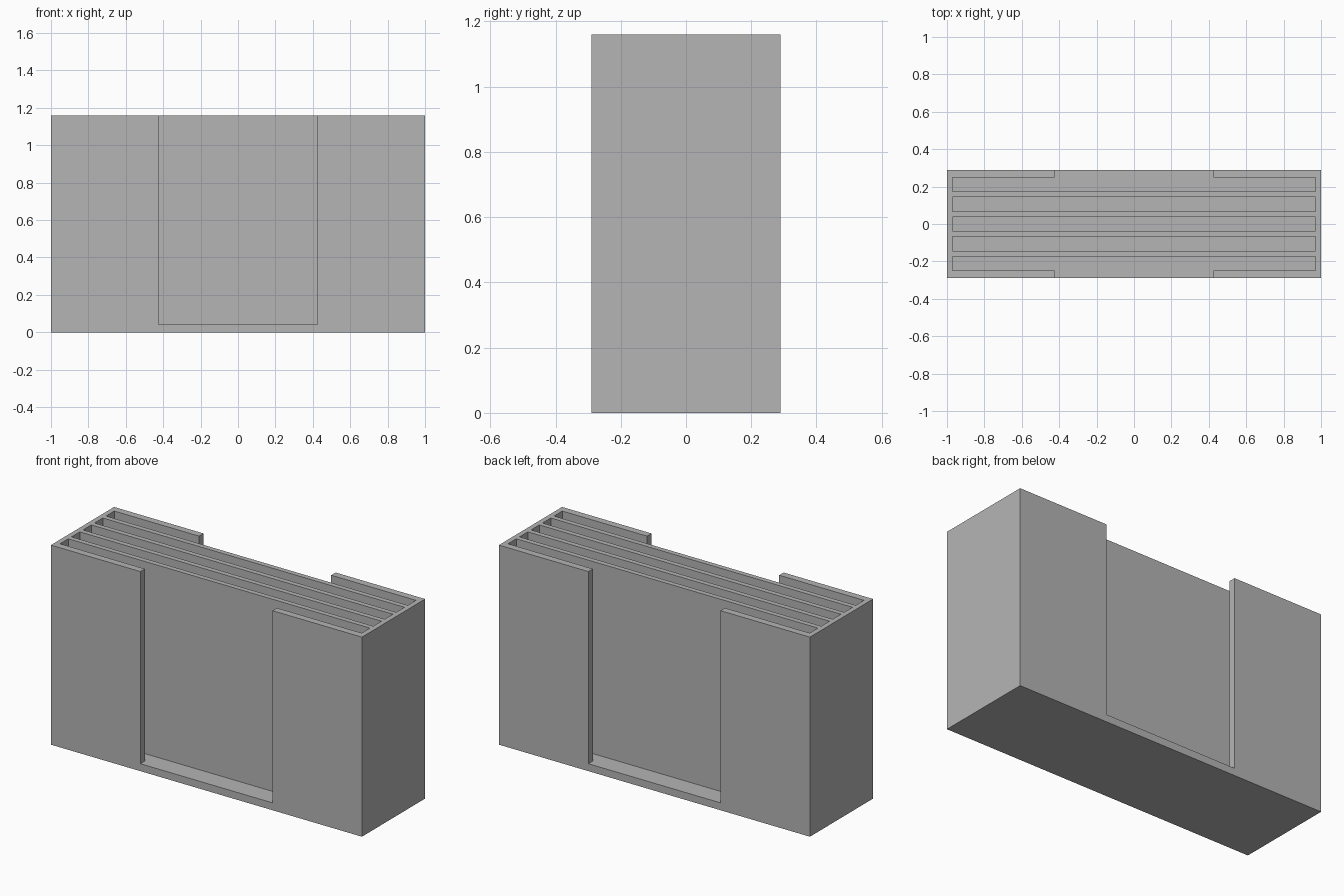
import bpy
import bmesh

if "Cube" in bpy.data.objects:
    bpy.data.objects.remove(bpy.data.objects["Cube"], do_unlink=True)

HALF_X, HALF_Y, HEIGHT = 1.0, 0.29, 1.16
FLOOR = 0.043
SLOT_X = 0.97            # half length of a slot
SLOT_W = 0.076           # slot width
PITCH = 0.1055           # slot spacing
WINDOW_X = 0.425         # half width of the side windows

grey = bpy.data.materials.new("plain grey")
grey.use_nodes = True
colour = (0.46, 0.46, 0.46, 1)
grey.diffuse_color = colour
grey.node_tree.nodes["Principled BSDF"].inputs["Base Color"].default_value = colour


def add_prism(bm, outline, low, high):
    """Extrude a plan outline upwards from low to high."""
    face = bm.faces.new([bm.verts.new((x, y, low)) for x, y in outline])
    top = bmesh.ops.extrude_face_region(bm, geom=[face])["geom"]
    verts = [v for v in top if isinstance(v, bmesh.types.BMVert)]
    bmesh.ops.translate(bm, verts=verts, vec=(0, 0, high - low))


def make_object(name, bm):
    bmesh.ops.recalc_face_normals(bm, faces=bm.faces)
    mesh = bpy.data.meshes.new(name)
    bm.to_mesh(mesh)
    bm.free()
    mesh.materials.append(grey)
    obj = bpy.data.objects.new(name, mesh)
    bpy.context.collection.objects.link(obj)
    return obj


def rectangle(hx, y0, y1):
    return [(-hx, y0), (hx, y0), (hx, y1), (-hx, y1)]


# Solid block
bm = bmesh.new()
add_prism(bm, rectangle(HALF_X, -HALF_Y, HALF_Y), 0, HEIGHT)
holder = make_object("slotted_holder", bm)

# Three inner slots, and an outer slot on each side that opens into its window
bm = bmesh.new()
top = HEIGHT + 0.1
for i in (-1, 0, 1):
    y = i * PITCH
    add_prism(bm, rectangle(SLOT_X, y - SLOT_W / 2, y + SLOT_W / 2), FLOOR, top)
inner = 2 * PITCH - SLOT_W / 2
outer = inner + SLOT_W
beyond = HALF_Y + 0.1
for side in (-1, 1):
    half = [(SLOT_X, inner), (SLOT_X, outer), (WINDOW_X, outer), (WINDOW_X, beyond)]
    outline = half + [(-x, y) for x, y in reversed(half)]
    add_prism(bm, [(x, side * y) for x, y in outline], FLOOR, top)
cutter = make_object("slot_cutter", bm)
cutter.hide_render = True

# Cut the slots and bake the result
cut = holder.modifiers.new("slots", "BOOLEAN")
cut.operation = "DIFFERENCE"
cut.solver = "EXACT"
cut.object = cutter
bpy.context.view_layer.update()
graph = bpy.context.evaluated_depsgraph_get()
result = bpy.data.meshes.new_from_object(holder.evaluated_get(graph))
holder.modifiers.clear()
holder.data = result
bpy.data.objects.remove(cutter, do_unlink=True)
